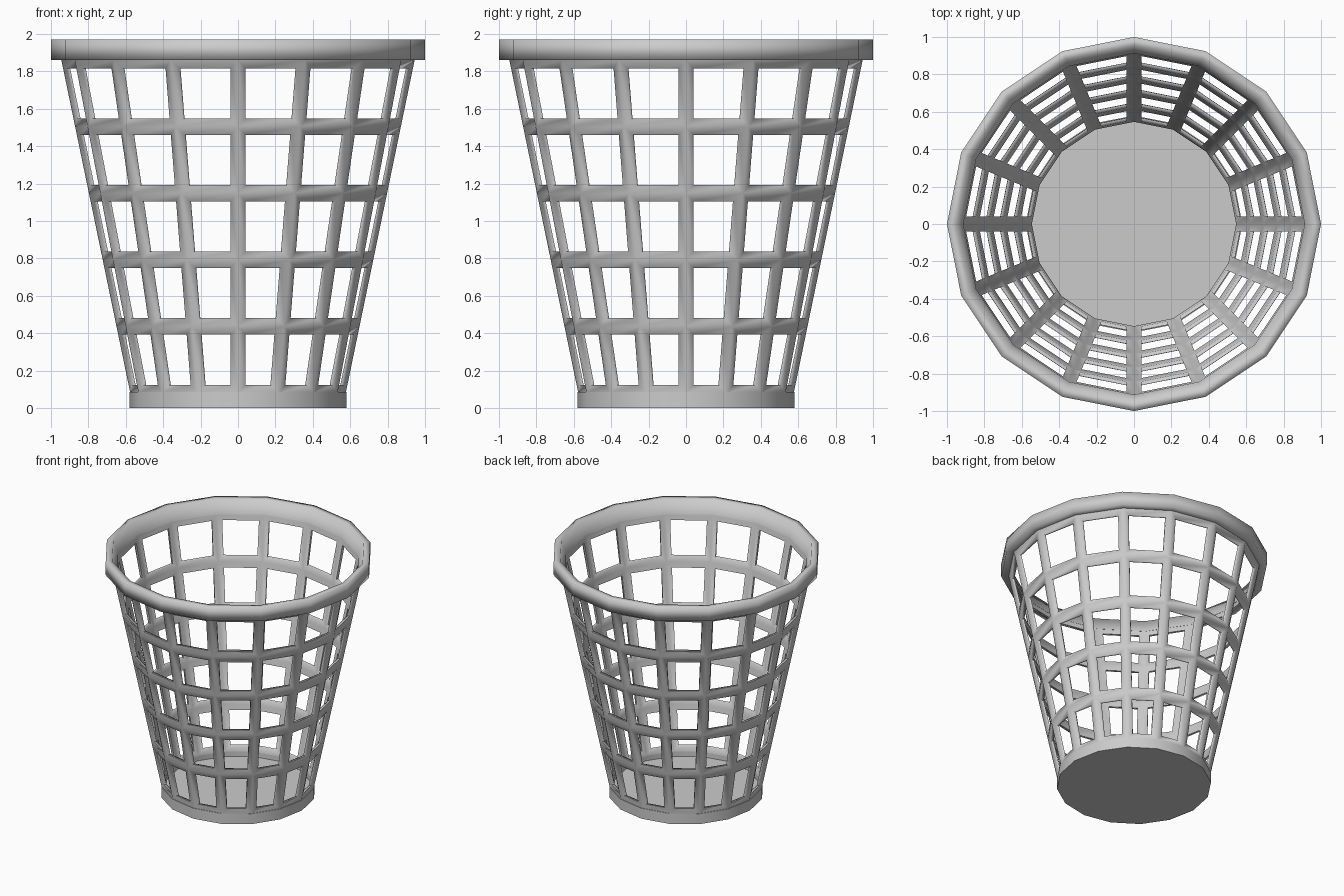
import bpy, bmesh
from math import sin, cos, pi, radians
from mathutils import Vector

if "Cube" in bpy.data.objects:
    bpy.data.objects.remove(bpy.data.objects["Cube"])

N = 16
ROWS = [0.08 + 0.356 * i for i in range(6)]
BAR = 0.044      # half height of the hoops
RIB = 0.040      # half width of the ribs
THICK = 0.03


def ring_point(r, z, k):
    a = 2 * pi * k / N
    return Vector((r * cos(a), r * sin(a), z))


def radius(z):
    return 0.576 + 0.207 * (z - 0.08)


def finish(bm, name, angle):
    bmesh.ops.remove_doubles(bm, verts=bm.verts, dist=1e-4)
    bmesh.ops.recalc_face_normals(bm, faces=bm.faces)
    me = bpy.data.meshes.new(name)
    bm.to_mesh(me)
    bm.free()
    ob = bpy.data.objects.new(name, me)
    bpy.context.collection.objects.link(ob)
    bpy.ops.object.select_all(action='DESELECT')
    ob.select_set(True)
    bpy.context.view_layer.objects.active = ob
    bpy.ops.object.shade_smooth_by_angle(angle=radians(angle))
    return ob


def lathe(name, profile, angle, capped=False):
    bm = bmesh.new()
    rings = [[bm.verts.new(ring_point(r, z, k)) for k in range(N)] for r, z in profile]
    pairs = list(zip(rings, rings[1:]))
    if capped:
        bm.faces.new(rings[0])
        bm.faces.new(rings[-1])
    else:
        pairs.append((rings[-1], rings[0]))
    for a, b in pairs:
        for k in range(N):
            j = (k + 1) % N
            bm.faces.new((a[k], a[j], b[j], b[k]))
    return finish(bm, name, angle)


# Lattice wall: each cell is a frame, ridged outside and flat inside
def cell_loop(k, z0, z1, offset, inset):
    pts = []
    for z, d in ((z0, 1), (z1, -1)):
        zz = z + d * BAR if inset else z
        a = ring_point(radius(zz) - offset, zz, k)
        b = ring_point(radius(zz) - offset, zz, k + 1)
        t = RIB / (b - a).length if inset else 0
        row = [a.lerp(b, t), b.lerp(a, t)]
        pts += row if d == 1 else row[::-1]
    return pts


bm = bmesh.new()
for z0, z1 in zip(ROWS, ROWS[1:]):
    for k in range(N):
        loops = [cell_loop(k, z0, z1, off, ins) for off, ins in
                 ((0, False), (0.010, True), (THICK, True), (THICK, False))]
        vs = [[bm.verts.new(p) for p in lp] for lp in loops]
        for a, b in zip(vs, vs[1:]):
            for i in range(4):
                j = (i + 1) % 4
                bm.faces.new((a[i], a[j], b[j], b[i]))
finish(bm, "lattice_wall", 80)

# Solid base with raised edge
lathe("base", [(0.58, 0), (0.58, 0.085), (0.547, 0.085), (0.546, 0.04)], 30, True)

# Top rim
lathe("rim", [(0.935, 1.86), (1.0, 1.86), (1.0, 1.97), (0.95, 1.97), (0.913, 1.86)], 100)
